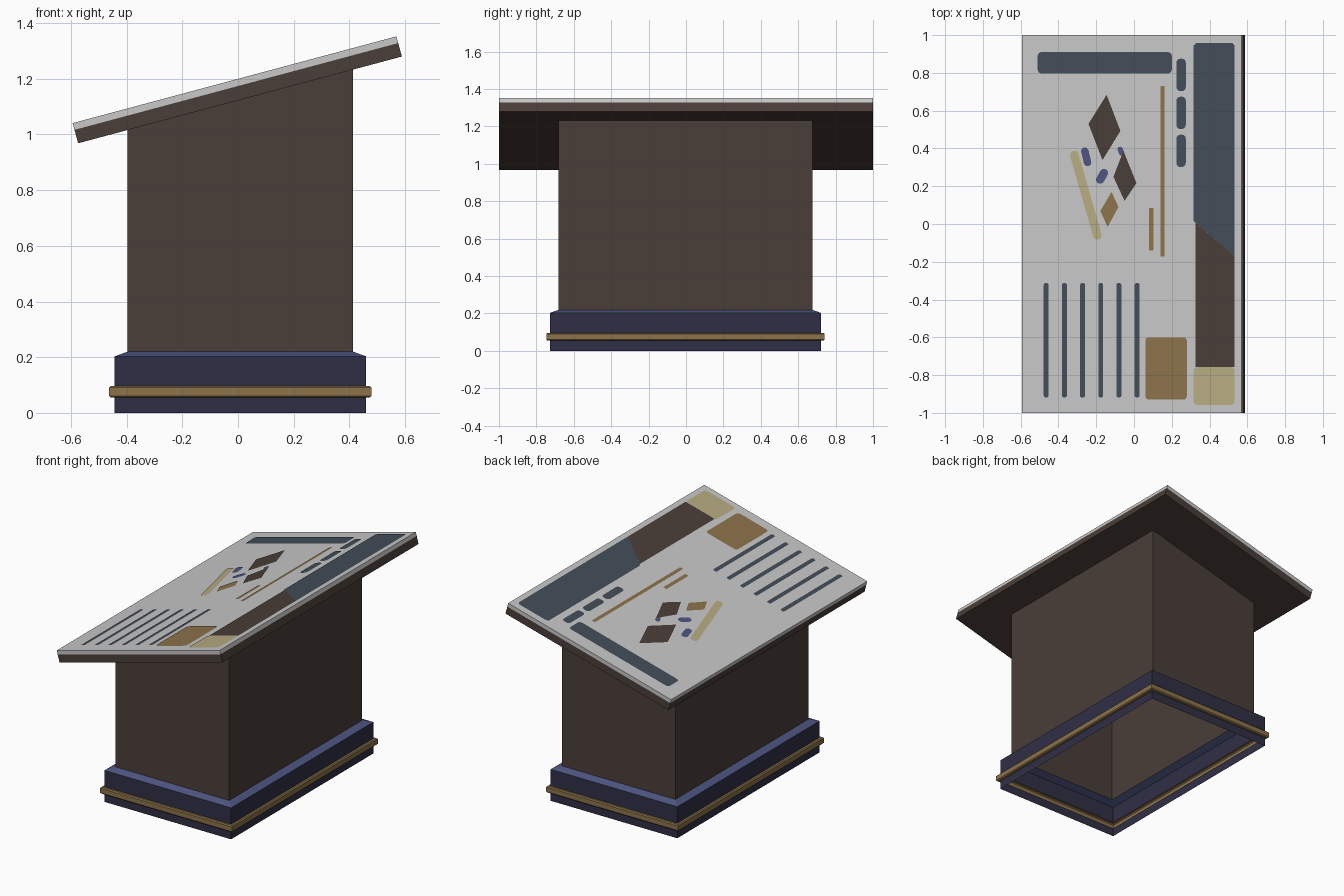
import bpy, bmesh, math
from mathutils import Vector

if "Cube" in bpy.data.objects:
    bpy.data.objects.remove(bpy.data.objects["Cube"])

SLOPE = math.tan(math.radians(15))


def surf(x):
    """Height of the sloped table top at x."""
    return 1.2 + SLOPE * x


def material(name, rgb):
    m = bpy.data.materials.new(name)
    lin = [((c / 255 + 0.055) / 1.055) ** 2.4 for c in rgb]
    m.diffuse_color = (*lin, 1)
    m.use_nodes = True
    m.node_tree.nodes["Principled BSDF"].inputs["Base Color"].default_value = m.diffuse_color
    return m


GREY = material("light_grey", (200, 200, 200))
BROWN = material("dark_brown", (74, 62, 56))
NAVY = material("navy", (47, 47, 69))
BLUE = material("blue", (77, 85, 128))
BRASS = material("brass", (140, 115, 74))
TAN = material("tan", (182, 171, 130))
SLATE = material("slate", (66, 77, 88))


def make(name, bm, mat):
    me = bpy.data.meshes.new(name)
    bm.to_mesh(me)
    bm.free()
    me.materials.append(mat)
    ob = bpy.data.objects.new(name, me)
    bpy.context.collection.objects.link(ob)
    return ob


def shell(name, mat, profile, slanted_top=False):
    """Open rectangular shell from (outset, z) rings."""
    bm = bmesh.new()
    rings = []
    for i, (o, z) in enumerate(profile):
        ring = []
        for sx, sy in ((-1, -1), (1, -1), (1, 1), (-1, 1)):
            x = 0.0085 + sx * (0.405 + o)
            y = -0.003 + sy * (0.678 + o)
            top = slanted_top and i == len(profile) - 1
            ring.append(bm.verts.new((x, y, surf(x) - 0.0776 if top else z)))
        rings.append(ring)
    for a, b in zip(rings, rings[1:]):
        for k in range(4):
            n = (k + 1) % 4
            bm.faces.new((a[k], a[n], b[n], b[k]))
    return make(name, bm, mat)


# Pedestal: hollow shell with no floor
shell("base_lower", NAVY, [(0.047, 0), (0.047, 0.055)])
shell("base_trim", BRASS, [(0.047, 0.055), (0.06, 0.055), (0.066, 0.061),
                           (0.066, 0.091), (0.06, 0.097), (0.047, 0.097)])
shell("base_upper", NAVY, [(0.047, 0.097), (0.047, 0.203)])
shell("base_chamfer", BLUE, [(0.047, 0.203), (0, 0.22)])
shell("body", BROWN, [(0, 0.22), (0, 1)], slanted_top=True)


# Tilted table top in two layers
def slab(name, mat, d0, d1):
    bm = bmesh.new()
    bmesh.ops.create_cube(bm, size=1)
    a = math.radians(15)
    along, normal = Vector((math.cos(a), 0, math.sin(a))), Vector((-math.sin(a), 0, math.cos(a)))
    origin = Vector((-0.0123, 0, surf(-0.0123)))
    for v in bm.verts:
        x, y, z = v.co
        depth = d0 if z > 0 else d1
        v.co = origin + along * (x * 1.204) - normal * depth + Vector((0, 2 * y, 0))
    return make(name, bm, mat)


slab("table_panel", GREY, 0, 0.025)
slab("table_board", BROWN, 0.025, 0.075)


# Painted details: thin flat inlays laid on the slope
def inlay(name, mat, pts, lift=0.003):
    bm = bmesh.new()
    f = bm.faces.new([bm.verts.new((x, y, surf(x) + lift)) for x, y in pts])
    f.normal_update()
    if f.normal.z < 0:
        f.normal_flip()
    return make(name, bm, mat)


def rounded(name, mat, x0, x1, y0, y1, r=0.02):
    pts = []
    for cx, cy, q in ((x1 - r, y1 - r, 0), (x0 + r, y1 - r, 1), (x0 + r, y0 + r, 2), (x1 - r, y0 + r, 3)):
        for k in range(5):
            t = math.pi / 2 * (q + k / 4)
            pts.append((cx + r * math.cos(t), cy + r * math.sin(t)))
    return inlay(name, mat, pts)


def capsule(name, mat, a, b, r, lift=0.003):
    ang = math.atan2(b[1] - a[1], b[0] - a[0])
    pts = []
    for c, start in ((b, ang - math.pi / 2), (a, ang + math.pi / 2)):
        for k in range(9):
            t = start + math.pi * k / 8
            pts.append((c[0] + r * math.cos(t), c[1] + r * math.sin(t)))
    return inlay(name, mat, pts, lift)


# Header bar, buttons and panels
rounded("header_bar", SLATE, -0.51, 0.2, 0.797, 0.91)
for i in range(3):
    y = 0.302 + 0.201 * i
    rounded(f"button_{i + 1}", SLATE, 0.225, 0.274, y, y + 0.171)
rounded("brass_panel", BRASS, 0.06, 0.28, -0.93, -0.6)
rounded("tan_panel", TAN, 0.316, 0.533, -0.958, -0.757)

# Side band, cut on a diagonal
inlay("side_band_slate", SLATE, [(0.316, 0.016), (0.533, -0.172), (0.533, 0.945),
                                 (0.52, 0.958), (0.329, 0.958), (0.316, 0.945)])
inlay("side_band_brown", BROWN, [(0.326, -0.757), (0.533, -0.757), (0.533, -0.172), (0.326, 0.007)])

# Lines
rounded("brass_line_long", BRASS, 0.14, 0.162, -0.172, 0.73, 0.004)
rounded("brass_line_short", BRASS, 0.08, 0.103, -0.14, 0.085, 0.004)
for i in range(6):
    x = -0.465 + 0.0963 * i
    rounded(f"stripe_{i + 1}", SLATE, x - 0.013, x + 0.013, -0.918, -0.313, 0.01)

# Emblem of diamonds and strokes
inlay("diamond_large", BROWN, [(-0.145, 0.684), (-0.072, 0.493), (-0.167, 0.338), (-0.241, 0.53)])
inlay("diamond_middle", BROWN, [(-0.056, 0.387), (0.013, 0.217), (-0.05, 0.122), (-0.109, 0.25)], 0.004)
inlay("diamond_small", BRASS, [(-0.119, 0.17), (-0.082, 0.09), (-0.14, -0.016), (-0.178, 0.069)])
capsule("tan_stroke", TAN, (-0.316, 0.365), (-0.194, -0.06), 0.023)
capsule("blue_dot_left", BLUE, (-0.26, 0.385), (-0.246, 0.326), 0.02)
capsule("blue_dot_middle", BLUE, (-0.179, 0.235), (-0.159, 0.27), 0.022)
capsule("blue_dot_right", BLUE, (-0.073, 0.395), (-0.065, 0.375), 0.014)
